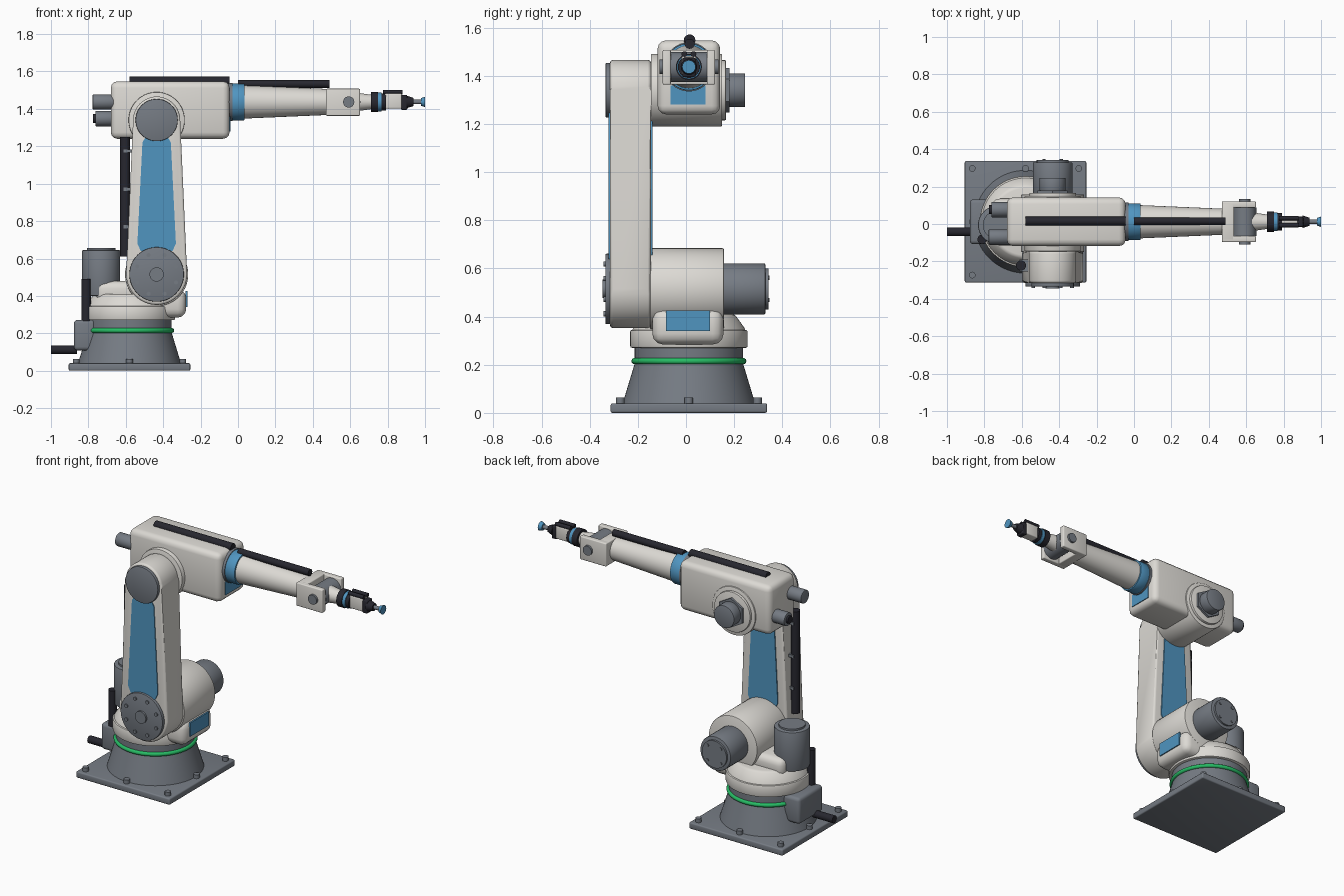
import bpy, bmesh, math
from mathutils import Matrix, Vector

old = bpy.data.objects.get("Cube")
if old:
    bpy.data.objects.remove(old, do_unlink=True)


def material(name, rgb):
    m = bpy.data.materials.new(name)
    m.use_nodes = True
    m.diffuse_color = (*rgb, 1)
    m.node_tree.nodes["Principled BSDF"].inputs["Base Color"].default_value = (*rgb, 1)
    return m


WHITE = material("warm white paint", (0.72, 0.70, 0.66))
GREY = material("steel grey", (0.18, 0.2, 0.23))
BLUE = material("panel blue", (0.08, 0.3, 0.53))
GREEN = material("status green", (0.02, 0.5, 0.13))
BLACK = material("cable black", (0.02, 0.02, 0.028))

ROT = {"x": Matrix.Rotation(math.pi / 2, 4, "Y"),
       "y": Matrix.Rotation(-math.pi / 2, 4, "X"),
       "z": Matrix.Identity(4)}


def finish(name, bm, mat):
    bmesh.ops.recalc_face_normals(bm, faces=bm.faces)
    me = bpy.data.meshes.new(name)
    bm.to_mesh(me)
    bm.free()
    me.materials.append(mat)
    ob = bpy.data.objects.new(name, me)
    bpy.context.collection.objects.link(ob)
    bpy.ops.object.select_all(action="DESELECT")
    ob.select_set(True)
    bpy.context.view_layer.objects.active = ob
    bpy.ops.object.shade_smooth_by_angle(angle=math.radians(38))
    return ob


def bevel(bm, edges, width, segs=3):
    bmesh.ops.bevel(bm, geom=edges, offset=width, segments=segs, profile=0.5,
                    affect="EDGES", clamp_overlap=True)


def box(name, mat, x, y, z, r=0.0):
    """Box between (low, high) pairs on each axis, with rounded edges."""
    bm = bmesh.new()
    bmesh.ops.create_cube(bm, size=1)
    for v in bm.verts:
        v.co = Vector([(a + b) / 2 + c * (b - a) for (a, b), c in zip((x, y, z), v.co)])
    if r:
        bevel(bm, bm.edges[:], r)
    return finish(name, bm, mat)


def rod(name, mat, axis, centre, lo, hi, r, r2=None, edge=0.0, sides=40):
    """Cylinder or cone along an axis from lo to hi; centre gives the other two coordinates."""
    bm = bmesh.new()
    bmesh.ops.create_cone(bm, cap_ends=True, segments=sides, radius1=r,
                          radius2=r if r2 is None else r2, depth=hi - lo)
    if edge:
        bevel(bm, [e for e in bm.edges if any(len(f.verts) > 4 for f in e.link_faces)], edge, 2)
    pos = list(centre)
    pos.insert("xyz".index(axis), (lo + hi) / 2)
    bm.transform(Matrix.Translation(pos) @ ROT[axis])
    return finish(name, bm, mat)


def prism(name, mat, profile, lo, hi, r=0.0):
    """Extrude an (x, z) outline along y, rounding the rims."""
    bm = bmesh.new()
    face = bm.faces.new([bm.verts.new((x, lo, z)) for x, z in profile])
    out = bmesh.ops.extrude_face_region(bm, geom=[face])
    for v in out["geom"]:
        if isinstance(v, bmesh.types.BMVert):
            v.co.y = hi
    if r:
        bevel(bm, [e for e in bm.edges if abs(e.verts[0].co.y - e.verts[1].co.y) < 1e-6], r)
    return finish(name, bm, mat)


# Main axes of the machine
BX, CY = -0.58, 0.012
SX, SZ, EZ, WZ = -0.435, 0.515, 1.34, 1.437

# Base plate with eight bolts, pedestal and status ring
box("base_plate", GREY, (-0.905, -0.255), (-0.313, 0.337), (0, 0.04), 0.008)
for i in (-1, 0, 1):
    for j in (-1, 0, 1):
        if i or j:
            rod("base_bolt", GREY, "z", (BX + 0.285 * i, CY + 0.285 * j), 0.035, 0.064, 0.018, sides=12)
rod("pedestal", GREY, "z", (BX, CY), 0.04, 0.205, 0.275, 0.225, sides=64)
rod("slew_bearing", GREY, "z", (BX, CY), 0.2, 0.28, 0.225, sides=64)
bm = bmesh.new()
for k in range(64):
    a = 2 * math.pi * k / 64
    for t in range(10):
        b = 2 * math.pi * t / 10
        rr = 0.226 + 0.013 * math.cos(b)
        bm.verts.new((BX + rr * math.cos(a), CY + rr * math.sin(a), 0.215 + 0.013 * math.sin(b)))
bm.verts.ensure_lookup_table()
for k in range(64):
    for t in range(10):
        bm.faces.new([bm.verts[p % 64 * 10 + q % 10]
                      for p, q in ((k, t), (k + 1, t), (k + 1, t + 1), (k, t + 1))])
finish("status_ring", bm, GREEN)

# Rear connector box and supply cables
box("connector_box", GREY, (-0.878, -0.76), (-0.108, 0.132), (0.108, 0.272), 0.02)
rod("supply_cable", BLACK, "x", (-0.042, 0.112), -1.0, -0.86, 0.023, sides=16)
rod("riser_cable", BLACK, "z", (-0.812, -0.082), 0.265, 0.49, 0.025, sides=16)

# Turntable, slew motor and shoulder housing
rod("turntable_skirt", WHITE, "z", (BX, CY), 0.27, 0.345, 0.244, edge=0.008, sides=64)
rod("turntable_dome", WHITE, "z", (BX, CY), 0.34, 0.41, 0.24, 0.19, edge=0.012, sides=64)
box("motor_mount", WHITE, (-0.76, -0.45), (-0.115, 0.135), (0.36, 0.48), 0.04)
rod("slew_motor", GREY, "z", (-0.732, -0.005), 0.4, 0.645, 0.102, edge=0.006)
rod("slew_motor_cap", GREY, "z", (-0.732, -0.005), 0.64, 0.656, 0.076)
box("shoulder_bracket", WHITE, (-0.56, -0.277), (-0.14, 0.156), (0.284, 0.435), 0.045)
box("bracket_panel", BLUE, (-0.28, -0.27), (-0.084, 0.1), (0.34, 0.425))
rod("shoulder_housing", WHITE, "y", (SX, SZ), -0.15, 0.158, 0.169, edge=0.006, sides=56)
rod("shoulder_motor", GREY, "y", (SX, SZ), 0.15, 0.33, 0.106, edge=0.006)
rod("shoulder_motor_cap", GREY, "y", (SX, SZ), 0.32, 0.342, 0.085)
for k in range(4):
    a = math.pi / 4 + k * math.pi / 2
    rod("motor_cap_screw", GREY, "y", (SX + 0.065 * math.cos(a), SZ + 0.065 * math.sin(a)), 0.335, 0.347, 0.009, sides=8)

# Lower arm: rounded link between shoulder and elbow, with panels on both faces
link = []
for z, r, start in ((SZ, 0.163, math.pi), (EZ, 0.126, 0)):
    link += [(SX + r * math.cos(start + math.pi * k / 24), z + r * math.sin(start + math.pi * k / 24))
             for k in range(25)]
prism("lower_arm", WHITE, link, -0.316, -0.145, 0.014)
half = [(0.085, 0.64), (0.103, 0.68), (0.076, 1.22), (0.062, 1.245)]
panel = [(SX + x, z) for x, z in half] + [(SX - x, z) for x, z in reversed(half)]
prism("arm_panel_front", BLUE, panel, -0.321, -0.314)
prism("arm_panel_back", BLUE, panel, -0.147, -0.139)
rod("shoulder_cover", GREY, "y", (SX, SZ), -0.335, -0.31, 0.146, edge=0.004, sides=48)
rod("shoulder_hub", GREY, "y", (SX, SZ), -0.346, -0.33, 0.038, sides=24)
for k in range(8):
    a = math.pi / 8 + k * math.pi / 4
    rod("cover_bolt", GREY, "y", (SX + 0.112 * math.cos(a), SZ + 0.112 * math.sin(a)), -0.342, -0.33, 0.011, sides=10)
rod("elbow_cover", GREY, "y", (SX, EZ), -0.334, -0.31, 0.113, edge=0.004, sides=48)

# Cable and clips along the lower arm
rod("arm_cable", BLACK, "z", (-0.604, -0.222), 0.61, 1.25, 0.027, sides=16)
for z in (0.77, 0.97, 1.175):
    box("cable_clip", GREY, (-0.612, -0.54), (-0.253, -0.19), (z - 0.009, z + 0.009))

# Elbow and its motor
rod("elbow_housing", WHITE, "y", (SX, EZ), -0.146, 0.15, 0.15, edge=0.004, sides=56)
rod("elbow_flange", WHITE, "y", (SX, EZ), 0.145, 0.166, 0.125, edge=0.004, sides=48)
rod("elbow_motor_flange", GREY, "y", (SX, EZ), 0.16, 0.18, 0.092, sides=6)
rod("elbow_motor", GREY, "y", (SX, EZ), 0.17, 0.246, 0.07, edge=0.004)

# Upper arm housing with rear wrist motors
box("upper_arm_housing", WHITE, (-0.68, -0.045), (-0.118, 0.142), (1.24, 1.547), 0.035)
for n, y, z, x in (("left", -0.07, WZ, -0.777), ("right", 0.077, 1.348, -0.763)):
    rod("wrist_motor_" + n, GREY, "x", (y, z), x, -0.66, 0.041, edge=0.004, sides=28)
rod("motor_plug", BLACK, "x", (0.077, 1.348), -0.776, -0.76, 0.024, sides=16)
box("housing_panel", BLUE, (-0.048, -0.04), (-0.065, 0.082), (1.28, 1.36))

# Forearm tube, collar and cable runs on top
rod("forearm_seat", GREY, "x", (CY, WZ), -0.05, -0.03, 0.102, sides=48)
rod("forearm_collar", BLUE, "x", (CY, WZ), -0.033, 0.036, 0.098, edge=0.004, sides=48)
rod("forearm_tube", WHITE, "x", (CY, WZ), 0.03, 0.49, 0.089, 0.069, sides=48)
rod("housing_cable", BLACK, "x", (0.015, 1.548), -0.58, -0.045, 0.024, sides=16)
rod("forearm_cable", BLACK, "x", (0.015, 1.533), 0.0, 0.49, 0.021, sides=16)

# Wrist fork with pivot drum
box("fork_base", WHITE, (0.47, 0.535), (-0.09, 0.112), (1.363, 1.508), 0.006)
for s in (-1, 1):
    y = CY + 0.092 * s
    box("fork_arm", WHITE, (0.47, 0.652), (y - 0.017, y + 0.017), (1.363, 1.508), 0.006)
    p = CY + 0.11 * s
    rod("pivot_pin", GREY, "y", (0.592, WZ), p - 0.012, p + 0.012, 0.03, sides=24)
rod("pivot_drum", GREY, "y", (0.592, WZ), CY - 0.076, CY + 0.076, 0.062)

# Wrist and tool flange
rod("wrist_neck", WHITE, "x", (CY, WZ), 0.63, 0.715, 0.05, 0.038, sides=28)
for n, mat, a, b, r in (("seal", BLACK, 0.71, 0.748, 0.054), ("band", BLUE, 0.748, 0.768, 0.05),
                        ("plate", BLACK, 0.768, 0.79, 0.046)):
    rod("tool_" + n, mat, "x", (CY, WZ), a, b, r, sides=28)

# Gripper body, rails and suction tip
box("gripper_body", WHITE, (0.785, 0.875), (-0.018, 0.042), (1.402, 1.482), 0.006)
for y in (-0.007, 0.031):
    rod("gripper_hose", BLACK, "x", (y, 1.49), 0.775, 0.88, 0.012, sides=12)
box("gripper_head", BLACK, (0.872, 0.905), (-0.015, 0.039), (1.395, 1.475), 0.006)
rod("gripper_nose", BLACK, "x", (CY, WZ), 0.9, 0.938, 0.034, 0.022, sides=20)
rod("tip_stem", GREY, "x", (CY, WZ), 0.93, 0.982, 0.012, sides=16)
rod("suction_tip", BLUE, "x", (CY, WZ), 0.978, 1.0, 0.02, 0.028, sides=24)
